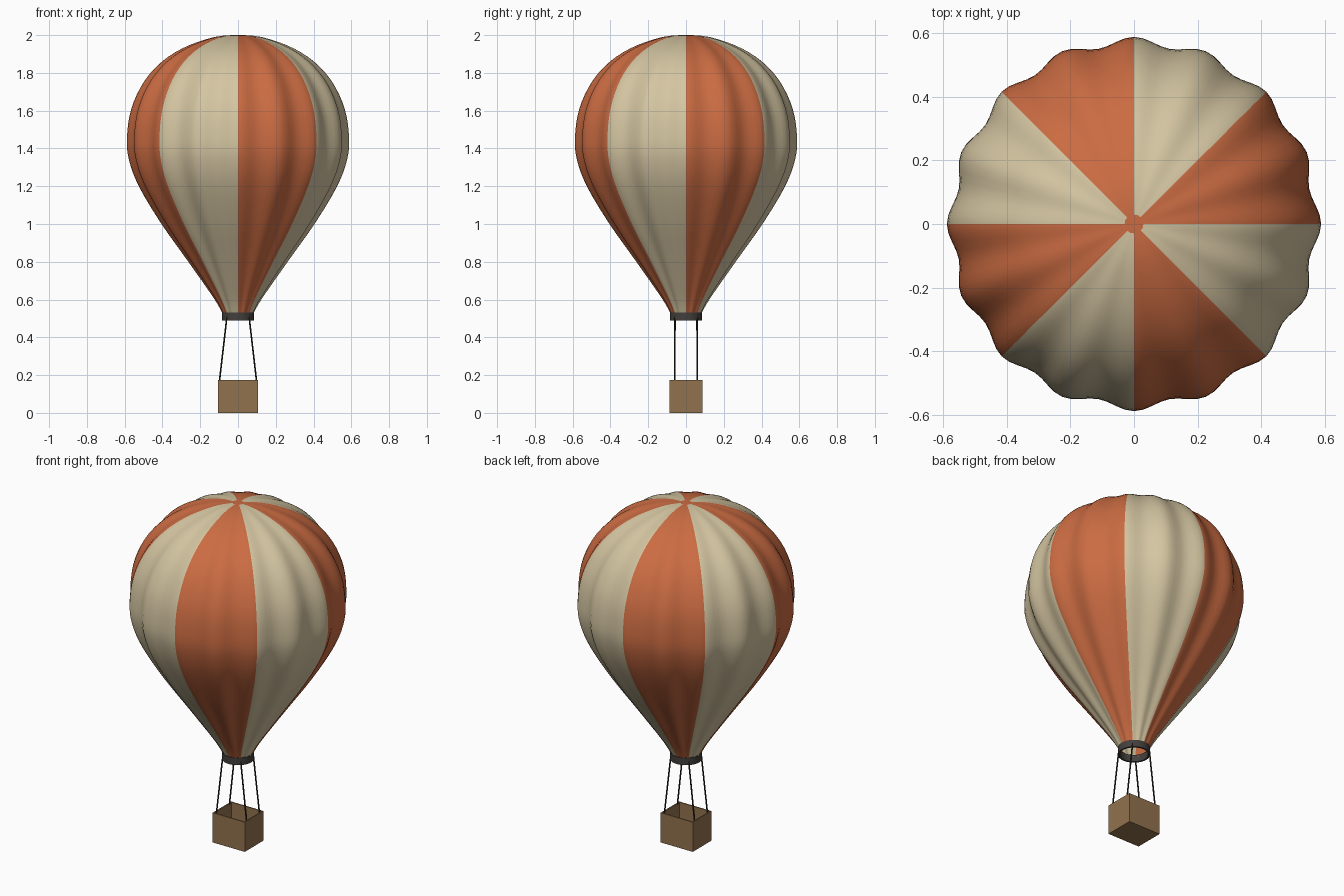
import bpy, bmesh, math
from mathutils import Vector

if "Cube" in bpy.data.objects:
    bpy.data.objects.remove(bpy.data.objects["Cube"])


def material(name, rgb):
    m = bpy.data.materials.new(name)
    m.diffuse_color = (*rgb, 1)
    m.use_nodes = True
    m.node_tree.nodes["Principled BSDF"].inputs["Base Color"].default_value = m.diffuse_color
    return m


ORANGE = material("orange_fabric", (0.60, 0.15, 0.055))
CREAM = material("cream_fabric", (0.66, 0.56, 0.36))
WICKER = material("wicker", (0.29, 0.17, 0.075))
DARK = material("dark_trim", (0.055, 0.05, 0.045))
ROPE = material("rope", (0.02, 0.018, 0.015))


def finish(name, bm, mats, smooth=None):
    bmesh.ops.recalc_face_normals(bm, faces=bm.faces)
    me = bpy.data.meshes.new(name)
    bm.to_mesh(me)
    bm.free()
    ob = bpy.data.objects.new(name, me)
    bpy.context.collection.objects.link(ob)
    for m in mats:
        me.materials.append(m)
    if smooth:
        bpy.ops.object.select_all(action='DESELECT')
        ob.select_set(True)
        bpy.context.view_layer.objects.active = ob
        bpy.ops.object.shade_smooth_by_angle(angle=math.radians(smooth))
    return ob


def lathe(name, profile, segs, mats, lobe=0.0, closed=False, sector=None, smooth=40):
    """Revolve (radius, z) points; lobe adds 16 scallops; sector picks the material."""
    bm = bmesh.new()
    rings = []
    for r, z in profile:
        ring = []
        for i in range(segs):
            a = math.tau * i / segs
            s = r * (1 - lobe * (1 - math.cos(16 * a)) / 2)
            ring.append(bm.verts.new((s * math.cos(a), s * math.sin(a), z)))
        rings.append(ring)
    pairs = list(zip(rings, rings[1:]))
    if closed:
        pairs.append((rings[-1], rings[0]))
    for lo, hi in pairs:
        for i in range(segs):
            j = (i + 1) % segs
            f = bm.faces.new((lo[i], lo[j], hi[j], hi[i]))
            if sector:
                f.material_index = sector(i)
    if not closed:
        bm.faces.new(rings[-1])  # crown cap
    return finish(name, bm, mats, smooth)


def spline(pts, steps):
    """Catmull-Rom curve through the profile points."""
    p = [Vector(q) for q in pts]
    p = [2 * p[0] - p[1]] + p + [Vector((-p[-2].x, p[-2].y))]
    out = []
    for k in range(1, len(p) - 2):
        a, b, c, d = p[k - 1:k + 3]
        for s in range(steps):
            t = s / steps
            out.append(0.5 * (2 * b + (c - a) * t + (2 * a - 5 * b + 4 * c - d) * t * t
                              + (3 * b - a - 3 * c + d) * t ** 3))
    return out


# Envelope: scalloped, eight alternating coloured gores
key = [(0.078, 0.52), (0.13, 0.61), (0.27, 0.81), (0.405, 1.0), (0.52, 1.19),
       (0.575, 1.33), (0.588, 1.45), (0.565, 1.61), (0.49, 1.765),
       (0.37, 1.885), (0.21, 1.965), (0.03, 2.0)]
SEGS = 128
prof = spline(key, 4)
prof = [q for q in prof if q.x > 0.03 and q.y <= 2.0] if prof else prof
prof = [q for q in prof if q.y < key[-1][1]] + [Vector(key[-1])]
lathe("envelope", prof, SEGS, [ORANGE, CREAM], lobe=0.045,
      sector=lambda i: (i * 8 // SEGS) % 2, smooth=60)

# Mouth ring
lathe("mouth_ring", [(0.076, 0.49), (0.086, 0.49), (0.086, 0.532), (0.076, 0.532)],
      48, [DARK], closed=True)

# Open basket: box with inset, sunken top
bm = bmesh.new()
bmesh.ops.create_cube(bm, size=1)
for v in bm.verts:
    v.co = Vector((v.co.x * 0.21, v.co.y * 0.174, (v.co.z + 0.5) * 0.175))
top = max(bm.faces, key=lambda f: f.calc_center_median().z)
bmesh.ops.inset_region(bm, faces=[top], thickness=0.01)
inner = bmesh.ops.extrude_discrete_faces(bm, faces=[top])["faces"][0]
bmesh.ops.translate(bm, verts=inner.verts, vec=(0, 0, -0.16))
finish("basket", bm, [WICKER])


# Ropes from basket corners to mouth ring
def rope(name, a, b, radius=0.0042):
    a, b = Vector(a), Vector(b)
    d = b - a
    bm = bmesh.new()
    bmesh.ops.create_cone(bm, cap_ends=True, segments=8, radius1=radius,
                          radius2=radius, depth=d.length)
    rot = d.to_track_quat('Z', 'Y')
    for v in bm.verts:
        v.co = rot @ v.co + (a + b) / 2
    finish(name, bm, [ROPE], 50)


for sx, nx in ((-1, "left"), (1, "right")):
    for sy, ny in ((-1, "front"), (1, "back")):
        rope(f"rope_{ny}_{nx}", (sx * 0.098, sy * 0.06, 0.17), (sx * 0.058, sy * 0.058, 0.515))
